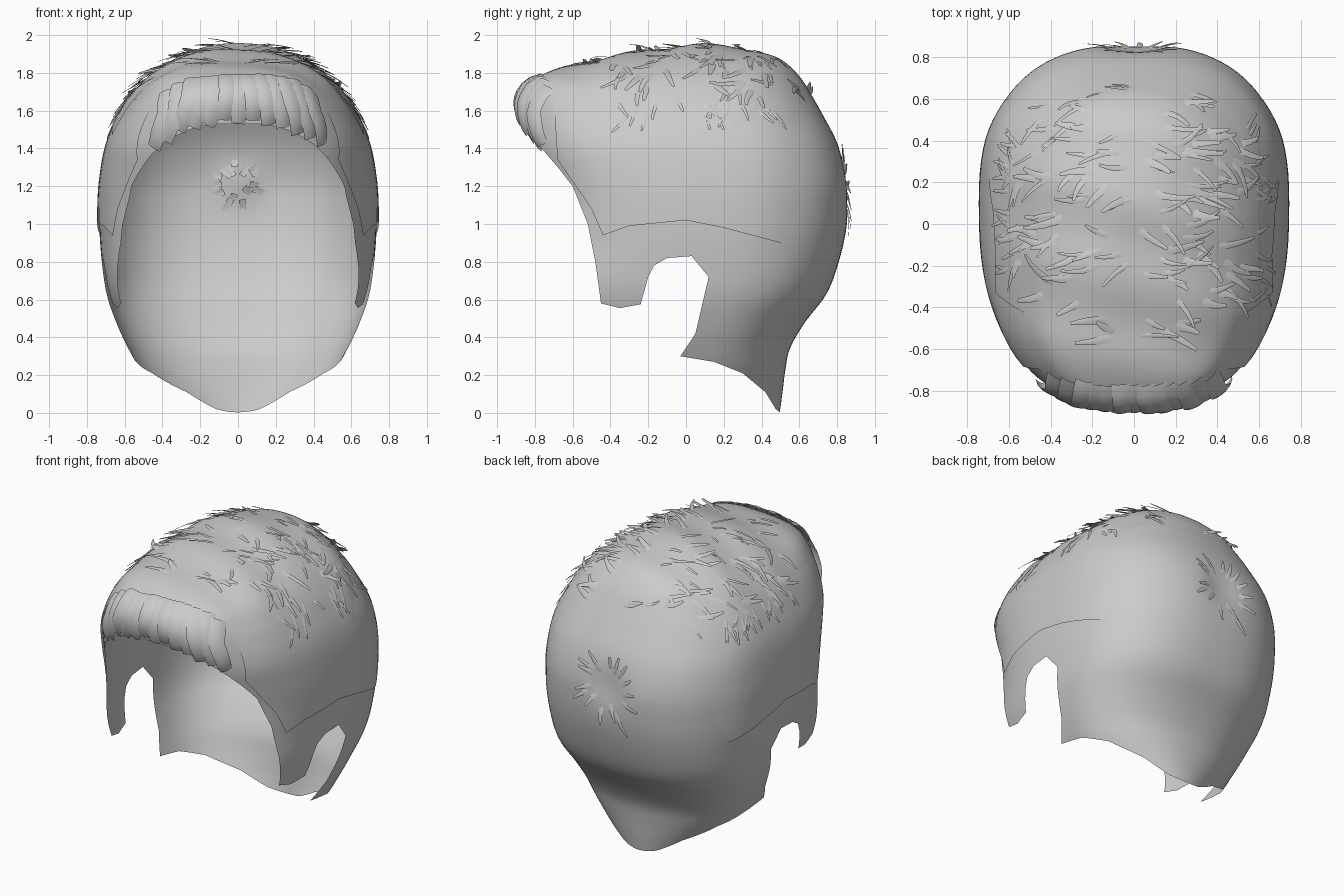
import bpy, bmesh, math, random
from mathutils import Vector
from mathutils.bvhtree import BVHTree

random.seed(4)
cube = bpy.data.objects.get("Cube")
if cube:
    bpy.data.objects.remove(cube, do_unlink=True)

mat = bpy.data.materials.new("hair_grey")
mat.use_nodes = True
GREY = (0.6, 0.6, 0.6, 1)
mat.diffuse_color = GREY
mat.node_tree.nodes["Principled BSDF"].inputs["Base Color"].default_value = GREY

# Horizontal sections: height, half width, front y, back y
SECTIONS = [(-.04, .28, -.4, .49), (.1, .41, -.5, .51), (.22, .51, -.6, .525), (.34, .58, -.75, .55),
            (.48, .645, -.92, .63), (.65, .7, -.94, .755), (.9, .73, -.83, .835), (1.1, .733, -.79, .86),
            (1.25, .722, -.81, .855), (1.42, .69, -.855, .805), (1.58, .625, -.875, .725), (1.68, .565, -.865, .67),
            (1.76, .495, -.81, .62), (1.83, .4, -.64, .55), (1.88, .31, -.43, .47), (1.92, .21, -.22, .35),
            (1.943, .11, -.02, .24), (1.95, .01, .09, .11)]
MID_Y = .1
COLUMNS = 96
STEPS = 4


def spline(t):
    """Smooth section values at fractional index t."""
    last = len(SECTIONS) - 1
    i = min(int(t), last - 1)
    u = t - i
    p = [SECTIONS[max(0, min(last, i + k))] for k in (-1, 0, 1, 2)]
    return [b + .5 * u * (c - a + u * (2*a - 5*b + 4*c - d + u * (3*(b - c) + d - a)))
            for a, b, c, d in zip(*p)]


def signed_power(v, e):
    return math.copysign(abs(v) ** e, v)


def surface(t, angle):
    z, w, front, back = spline(t)
    power = 2 + .5 * max(0, min(1, z / .7))
    # the brow is squarer than the back, which rounds off at the top
    if math.cos(angle) < 0:
        power += .4 * max(0, min(1, (z - .9) * 2))
    else:
        power -= .25 * max(0, min(1, (z - 1.4) * 3))
    s, c = signed_power(math.sin(angle), 2 / power), signed_power(math.cos(angle), 2 / power)
    x = w * s
    y = MID_Y + c * ((back - MID_Y) if c > 0 else (MID_Y - front))
    # soft swept waves on top, and the dimple of the crown whorl
    if z > 1.4:
        z += .008 * math.sin(16 * y + 4 * x) * min(1, (z - 1.4) * 3)
    if y > .4:
        y -= .035 * math.exp(-(x * x + (z - 1.22) ** 2) / .012)
    return Vector((x, y, z))


def inside(y, z, poly):
    hit = False
    for (y0, z0), (y1, z1) in zip(poly, poly[1:] + poly[:1]):
        if (z0 > z) != (z1 > z) and y < y0 + (z - z0) * (y1 - y0) / (z1 - z0):
            hit = not hit
    return hit


def finish(name, bm):
    mesh = bpy.data.meshes.new(name)
    bm.to_mesh(mesh)
    bm.free()
    for p in mesh.polygons:
        p.use_smooth = True
    mesh.materials.append(mat)
    obj = bpy.data.objects.new(name, mesh)
    bpy.context.collection.objects.link(obj)
    return obj


def shell(name, poly, keep, lift=0, fade_z=3, fade_y=3):
    """Lofted head surface, trimmed by a side-on outline."""
    bm = bmesh.new()
    rows = []
    for r in range((len(SECTIONS) - 1) * STEPS + 1):
        rows.append([bm.verts.new(surface(r / STEPS, math.tau * k / COLUMNS)) for k in range(COLUMNS)])
    for a, b in zip(rows, rows[1:]):
        for k in range(COLUMNS):
            j = (k + 1) % COLUMNS
            bm.faces.new((a[k], b[k], b[j], a[j]))
    bm.faces.new(rows[-1])
    bmesh.ops.recalc_face_normals(bm, faces=bm.faces)
    top = max(bm.faces, key=lambda f: f.calc_center_median().z)
    if top.normal.z < 0:
        bmesh.ops.reverse_faces(bm, faces=bm.faces)
    bm.normal_update()
    if lift:
        # layers melt into the cap towards the top and back
        for v in bm.verts:
            room = min(fade_z - v.co.z, fade_y - v.co.y) * .06
            v.co += v.normal * max(.001, min(lift, room))
    for (y0, z0), (y1, z1) in zip(poly, poly[1:] + poly[:1]):
        near = []
        for f in bm.faces:
            ys = [v.co.y for v in f.verts]
            zs = [v.co.z for v in f.verts]
            if (max(ys) >= min(y0, y1) and min(ys) <= max(y0, y1)
                    and max(zs) >= min(z0, z1) and min(zs) <= max(z0, z1)):
                near.append(f)
        geom = set(near)
        for f in near:
            geom.update(f.edges)
            geom.update(f.verts)
        if near:
            bmesh.ops.bisect_plane(bm, geom=list(geom), dist=1e-5, plane_co=(0, y0, z0),
                                   plane_no=(0, z1 - z0, y0 - y1))
    drop = []
    for f in bm.faces:
        c = f.calc_center_median()
        if inside(c.y, c.z, poly) != keep:
            drop.append(f)
    bmesh.ops.delete(bm, geom=drop, context='FACES')
    return finish(name, bm)


# Main cap: hairline, sideburn, ear notch and pointed nape
opening = [(-2, 1.53), (-.87, 1.53), (-.835, 1.485), (-.76, 1.395), (-.67, 1.29), (-.6, 1.2), (-.52, 1),
           (-.48, .8), (-.45, .58), (-.35, .555), (-.24, .575), (-.2, .72), (-.17, .78), (-.1, .82),
           (.03, .83), (.12, .72), (.05, .42), (-.03, .3), (.15, .27), (.3, .21), (.42, .11), (.475, .02),
           (.5, 0), (2, 0), (2, -1), (-2, -1)]
cap = shell("hair_cap", opening, False)

# Overlapping side layers
shell("lower_side_layer", [(-.44, .94), (-.3, .99), (0, 1.02), (.2, .98), (.5, .9), (.6, 1.1),
                           (.6, 1.66), (-.7, 1.66), (-.68, 1.34), (-.5, 1.08)], True, .012, 1.68, .62)
shell("upper_side_layer", [(-.33, 1.47), (-.15, 1.52), (.05, 1.5), (.3, 1.41), (.45, 1.5),
                           (.4, 1.74), (-.45, 1.74)], True, .016, 1.75, .46)

tree = BVHTree.FromPolygons([v.co for v in cap.data.vertices],
                            [tuple(p.vertices) for p in cap.data.polygons])


def ribbon(bm, guesses, lifts, widths, arch, tilt=0):
    """Arched strip that follows the cap through the guessed points."""
    spots = [tree.find_nearest(g) for g in guesses]
    mids = [s[0] + s[1] * h for s, h in zip(spots, lifts)]
    rows = []
    for i, (m, w) in enumerate(zip(mids, widths)):
        along = mids[min(i + 1, len(mids) - 1)] - mids[max(i - 1, 0)]
        n = spots[i][1]
        side = along.cross(n).normalized()
        rows.append([bm.verts.new(m + side * w * u + n * (arch * (1 - u * u) + tilt * u))
                     for u in (-1, -.5, 0, .5, 1)])
    for a, b in zip(rows, rows[1:]):
        for k in range(4):
            bm.faces.new((a[k], a[k + 1], b[k + 1], b[k]))


# Rolled fringe made of overlapping locks that fan out from the parting
bm = bmesh.new()
LOCKS = 13
for i in range(LOCKS):
    x = -.47 + .94 * i / (LOCKS - 1)
    z_top = 1.8 - .5 * x * x + random.uniform(-.02, .01)
    z_end = 1.545 - .6 * x * x + random.uniform(-.02, .015)
    reach = random.uniform(.018, .034)
    guesses, lifts, widths = [], [], []
    for k in range(9):
        t = k / 8
        guesses.append(Vector((x * (.72 + .3 * t) + .015 * math.sin(math.pi * t),
                               -.78 - .1 * min(1, t * 3) + .35 * x * x, z_top + (z_end - z_top) * t)))
        lifts.append(.002 + reach * math.sin(math.pi * t) ** .8)
        widths.append(.052 - .014 * t * t)
    ribbon(bm, guesses, lifts, widths, .01, .006)
finish("fringe_locks", bm)


def strand(bm, start, direction, length, width, lift, bend, base=-.003):
    """Short tapered wisp lying on the cap and lifting at its tip."""
    p, d = Vector(start), Vector(direction).normalized()
    guesses, lifts, widths = [], [], []
    for k in range(5):
        t = k / 4
        spot, n = tree.find_nearest(p)[:2]
        guesses.append(spot)
        lifts.append(base + lift * t)
        widths.append(width * (1 - .6 * t * t))
        d = (d - n * d.dot(n)).normalized()
        d = (d + n.cross(d) * bend).normalized()
        p = spot + d * length / 4
    ribbon(bm, guesses, lifts, widths, .002)


# Loose wisps across the top
bm = bmesh.new()
for i in range(170):
    x, y = random.uniform(-.58, .58), random.uniform(-.55, .68)
    if (x / .6) ** 2 + ((y - .08) / .66) ** 2 > 1:
        continue
    hit = tree.ray_cast(Vector((x, y, 3)), Vector((0, 0, -1)))[0]
    if hit:
        way = (math.copysign(1, x), random.uniform(-.8, .3), 0)
        strand(bm, hit, way, random.uniform(.1, .2), random.uniform(.01, .022),
               random.uniform(.02, .05), random.uniform(-.2, .2))
finish("top_wisps", bm)

# Wisps down both upper sides
bm = bmesh.new()
for side in (-1, 1):
    for i in range(18):
        start = (side * .75, random.uniform(-.4, .6), random.uniform(1.65, 1.8))
        strand(bm, start, (0, random.uniform(-.6, .8), -1), random.uniform(.08, .16), .012, .018,
               random.uniform(-.1, .1), .008)
finish("side_wisps", bm)

# Whorl of wisps at the back of the crown
bm = bmesh.new()
for i in range(15):
    a = math.tau * i / 15 + random.uniform(-.2, .2)
    out = Vector((math.cos(a), 0, math.sin(a)))
    strand(bm, Vector((0, .85, 1.22)) + out * random.uniform(.03, .1), out,
           random.uniform(.1, .24), .018, .035, .08, -.012)
finish("crown_whorl", bm)
